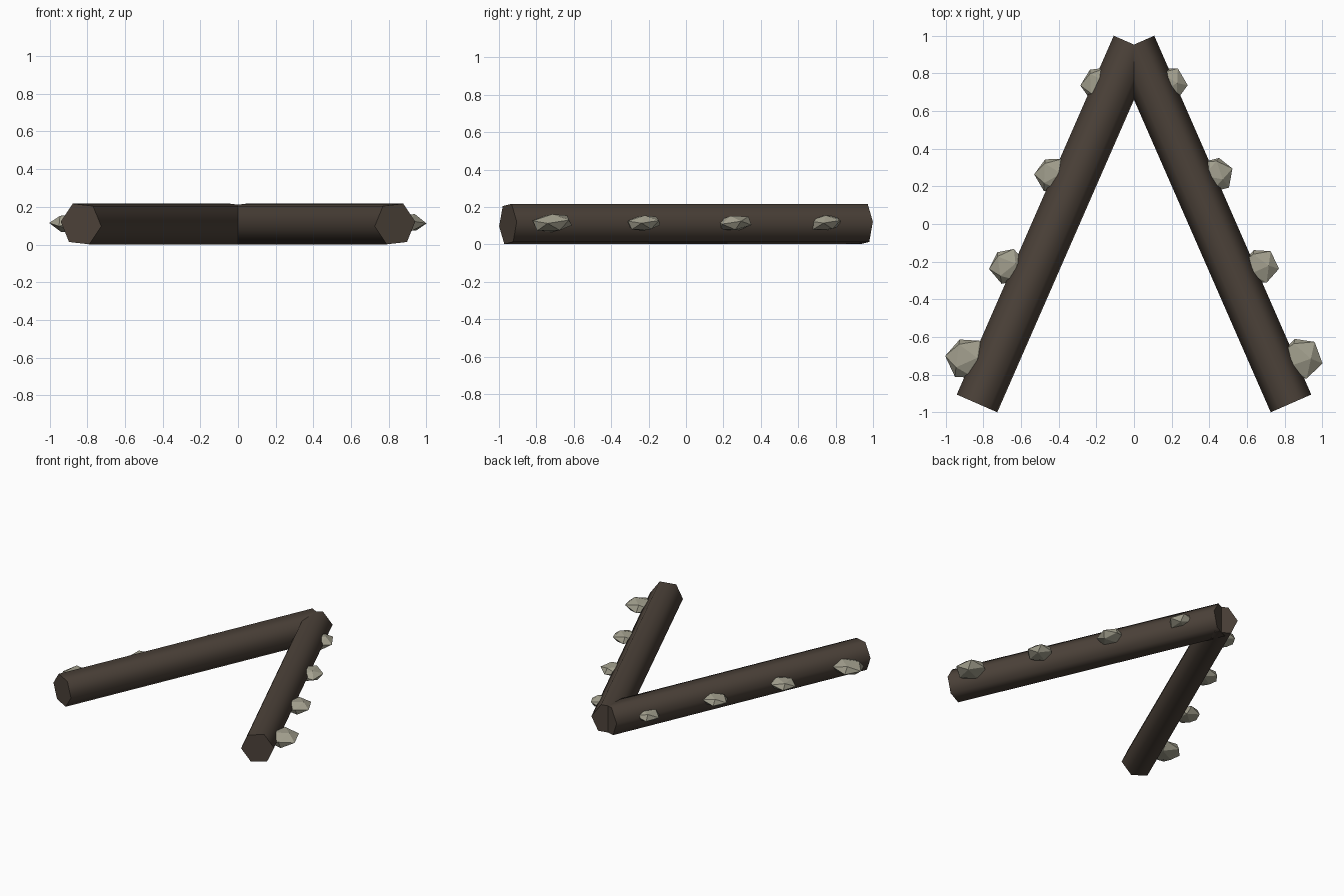
import bpy, bmesh
from math import sin, cos, radians
from mathutils import Matrix, Vector

if "Cube" in bpy.data.objects:
    bpy.data.objects.remove(bpy.data.objects["Cube"])


def mat(name, col):
    m = bpy.data.materials.new(name)
    m.diffuse_color = (*col, 1)
    m.use_nodes = True
    m.node_tree.nodes["Principled BSDF"].inputs["Base Color"].default_value = m.diffuse_color
    return m


WOOD = mat("dark_wood", (0.072, 0.054, 0.041))
FUNGUS = mat("pale_fungus", (0.37, 0.355, 0.275))
CZ = 0.109


def finish(bm, name, material):
    bmesh.ops.recalc_face_normals(bm, faces=bm.faces)
    me = bpy.data.meshes.new(name)
    bm.to_mesh(me)
    bm.free()
    me.materials.append(material)
    bpy.context.collection.objects.link(bpy.data.objects.new(name, me))


# Six-sided log, smooth around its sides, flat at its ends
def log(name, side):
    low, high = Vector((0.833, -0.952, CZ)), Vector((0, 0.952, CZ))
    d = (high - low).normalized()
    out, up = Vector((d.y, -d.x, 0)), Vector((0, 0, 1))
    bm = bmesh.new()
    rings = []
    for c in (low, high):
        ring = []
        for k in range(6):
            a = radians(6 + 60 * k)
            p = c + (out * cos(a) + up * sin(a)) * 0.118
            ring.append(bm.verts.new((p.x * side, p.y, p.z)))
        rings.append(ring)
    for r in rings:
        bm.faces.new(r)
    for k in range(6):
        j = (k + 1) % 6
        f = bm.faces.new((rings[0][k], rings[0][j], rings[1][j], rings[1][k]))
        f.smooth = True
    for e in bm.edges:
        if any(not f.smooth for f in e.link_faces):
            e.smooth = False
    finish(bm, name, WOOD)


# Flattened faceted lump: a face-up icosahedron, squashed and tilted a little
def lump(name, x, y, r, yaw):
    bm = bmesh.new()
    bmesh.ops.create_icosphere(bm, subdivisions=1, radius=r)
    m = (Matrix.Translation((x, y, 0.114))
         @ Matrix.Rotation(radians(5), 4, 'X')
         @ Matrix.Diagonal((1, 1, 0.45, 1))
         @ Matrix.Rotation(radians(yaw), 4, 'Z')
         @ Matrix.Rotation(radians(8), 4, 'X')
         @ Matrix.Rotation(radians(-37.4), 4, 'Y'))
    bmesh.ops.transform(bm, matrix=m, verts=bm.verts)
    finish(bm, name, FUNGUS)


# centre x, centre y, radius, right yaw, left yaw
LUMPS = [(0.185, 0.74, 0.10, 30, 35),
         (0.430, 0.26, 0.10, -10, 30),
         (0.670, -0.225, 0.10, 25, 40),
         (0.885, -0.715, 0.118, 20, 25)]

for label, side in (("right", 1), ("left", -1)):
    log(label + "_log", side)
    for i, (x, y, r, ya, yb) in enumerate(LUMPS, 1):
        lump(f"{label}_fungus_{i}", x * side, y, r, ya if side > 0 else yb)
